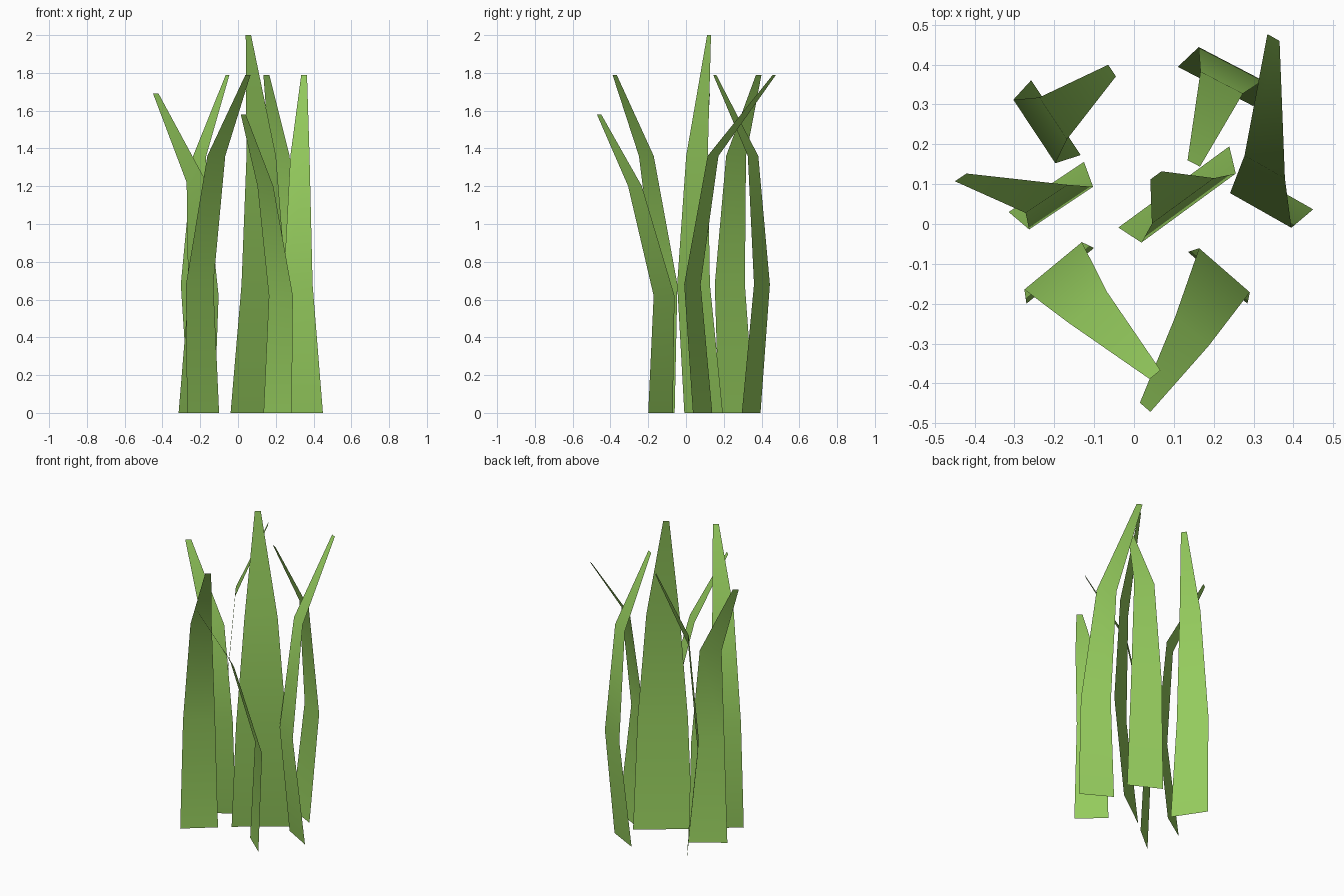
import bpy
from math import cos, sin, radians

if "Cube" in bpy.data.objects:
    bpy.data.objects.remove(bpy.data.objects["Cube"])

green = bpy.data.materials.new("grass_green")
green.diffuse_color = (0.30, 0.60, 0.11, 1)
green.use_nodes = True
green.node_tree.nodes["Principled BSDF"].inputs["Base Color"].default_value = green.diffuse_color

TAPER = (1.0, 0.85, 0.56)   # width of the lower rows relative to the base
TIP_WIDTH = 0.035


def blade(name, angle, width, heights, spine):
    """Flat tapering strip: spine holds the xy centre of each row."""
    ax, ay = cos(radians(angle)), sin(radians(angle))
    widths = [width * t for t in TAPER] + [TIP_WIDTH]
    verts = []
    for (x, y), z, w in zip(spine, heights, widths):
        for s in (-0.5, 0.5):
            verts.append((x + s * w * ax, y + s * w * ay, z))
    faces = [(2 * i, 2 * i + 1, 2 * i + 3, 2 * i + 2) for i in range(3)]
    me = bpy.data.meshes.new(name)
    me.from_pydata(verts, [], faces)
    me.materials.append(green)
    me.shade_smooth()
    ob = bpy.data.objects.new(name, me)
    bpy.context.collection.objects.link(ob)


MID = (0, 0.68, 1.36, 1.79)

# Front pair, drooping forwards
blade("front_left_blade", 39.5, 0.220, MID,
      [(-.185, -.13), (-.203, -.105), (-.115, -.21), (.053, -.378)])
blade("front_right_blade", -41, 0.198, (0, 0.62, 1.20, 1.58),
      [(.21, -.135), (.227, -.116), (.145, -.27), (.028, -.46)])
# Tall wide centre blade
blade("centre_blade", 36.2, 0.345, (0, 0.68, 1.36, 2.0),
      [(.1, .093), (.137, .04), (.123, .058), (.055, .122)])
# Side blades
blade("left_blade", 33.7, 0.227, (0, 0.62, 1.22, 1.69),
      [(-.22, .093), (-.183, .04), (-.219, .063), (-.435, .117)])
blade("right_blade", -29.5, 0.208, MID,
      [(.359, .088), (.318, .034), (.328, .143), (.35, .468)])
# Back pair
blade("back_left_blade", -56.5, 0.225, MID,
      [(-.196, .267), (-.25, .232), (-.203, .265), (-.055, .385)])
blade("back_right_blade", -27.5, 0.214, MID,
      [(.205, .345), (.243, .402), (.22, .355), (.15, .152)])
